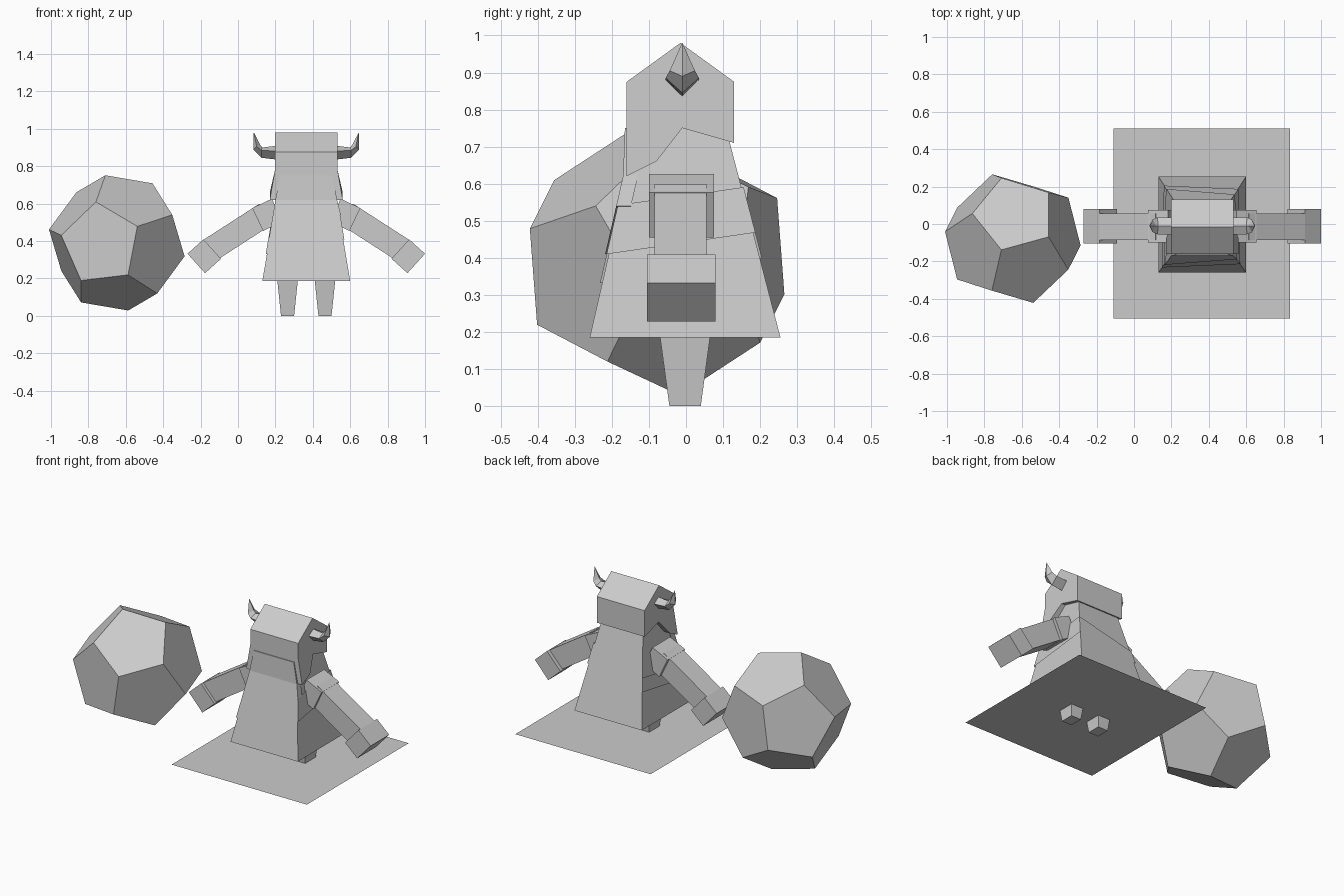
import bpy, bmesh, math
from mathutils import Vector

if "Cube" in bpy.data.objects:
    bpy.data.objects.remove(bpy.data.objects["Cube"])

grey = bpy.data.materials.new("stone grey")
grey.diffuse_color = (0.6, 0.6, 0.6, 1)
grey.use_nodes = True
grey.node_tree.nodes["Principled BSDF"].inputs["Base Color"].default_value = grey.diffuse_color
CX = 0.365  # centre line of the figure


def add(name, verts, faces, hull=False):
    bm = bmesh.new()
    vs = [bm.verts.new(v) for v in verts]
    if hull:
        bmesh.ops.convex_hull(bm, input=vs)
        bmesh.ops.dissolve_limit(bm, angle_limit=0.01, verts=bm.verts, edges=bm.edges)
    else:
        for f in faces:
            bm.faces.new([vs[i] for i in f])
    bmesh.ops.recalc_face_normals(bm, faces=bm.faces)
    me = bpy.data.meshes.new(name)
    bm.to_mesh(me)
    bm.free()
    me.materials.append(grey)
    ob = bpy.data.objects.new(name, me)
    bpy.context.collection.objects.link(ob)
    return ob


def loft(name, rings, cap=True):
    n = len(rings[0])
    verts = [p for r in rings for p in r]
    faces = [(i * n + j, i * n + (j + 1) % n, (i + 1) * n + (j + 1) % n, (i + 1) * n + j)
             for i in range(len(rings) - 1) for j in range(n)]
    if cap:
        faces += [tuple(range(n)), tuple(range(len(verts) - n, len(verts)))]
    return add(name, verts, faces)


def rect(x0, x1, y0, y1, z):
    return [(x0, y0, z), (x1, y0, z), (x1, y1, z), (x0, y1, z)]


def limb(name, start, end, thick, y0, y1, s):
    # box running from start to end in the x-z plane, mirrored by s
    a, b = Vector(start), Vector(end)
    d = (b - a).normalized()
    p = Vector((-d.y, d.x)) * thick / 2
    rings = [[(CX + s * (q.x - CX), y, q.y)
              for q, y in ((c + p, y0), (c + p, y1), (c - p, y1), (c - p, y0))] for c in (a, b)]
    return loft(name, rings)


# ground slab the figure stands in
add("base_sheet", rect(-0.11, 0.835, -0.505, 0.51, 0.07), [(0, 1, 2, 3)])

# robe and the slanted wrap around it
loft("robe", [rect(0.13, 0.60, -0.26, 0.255, 0.185), rect(0.225, 0.505, -0.13, 0.108, 0.75)])
wrap = loft("robe_wrap", [rect(0.124, 0.606, -0.266, 0.261, 0.185),
                          rect(0.219, 0.511, -0.136, 0.114, 0.75)], cap=False)
bm = bmesh.new()
bm.from_mesh(wrap.data)
for co, no, low in (((0.15, -0.22, 0.41), (-0.32, -0.15, 1), False),
                    ((0.14, -0.23, 0.33), (-0.18, -0.15, 1), True)):
    bmesh.ops.bisect_plane(bm, geom=bm.verts[:] + bm.edges[:] + bm.faces[:], plane_co=co,
                           plane_no=no, clear_outer=not low, clear_inner=low)
bm.to_mesh(wrap.data)
bm.free()


# beard panel lying on the front of the robe
def front(z):
    return min(-0.165, -0.27 + (z - 0.185) * 0.23)


outline = [(0.225, 0.75), (0.505, 0.75), (0.53, 0.62), (0.55, 0.54), (0.165, 0.41), (0.20, 0.62)]
pts = [(x, front(z), z) for x, z in outline] + [(x, front(z) + 0.04, z) for x, z in outline]
add("beard", pts, [(0, 1, 2, 5), (5, 2, 3, 4), (6, 11, 8, 7), (11, 10, 9, 8)]
    + [(i, (i + 1) % 6, (i + 1) % 6 + 6, i + 6) for i in range(6)])

# hood with pitched top and flared cheeks
side = [(-0.16, 0.62), (-0.16, 0.78), (-0.16, 0.875), (-0.015, 0.98), (0.13, 0.875),
        (0.13, 0.71), (-0.01, 0.75), (-0.08, 0.66)]
loft("hood", [[(CX + s * (0.195 if z < 0.7 else 0.167), y, z) for y, z in side] for s in (-1, 1)])

# tapered legs
for s, n in ((-1, "left"), (1, "right")):
    def leg(c, w, y0, y1, z):
        return rect(CX + s * c - w, CX + s * c + w, y0, y1, z)
    loft(n + "_leg", [leg(0.1, 0.035, -0.045, 0.04, 0), leg(0.1, 0.056, -0.072, 0.067, 0.2)])

    # sleeve, arm and hand
    limb(n + "_sleeve", (0.52, 0.565), (0.625, 0.515), 0.135, -0.10, 0.075, s)
    limb(n + "_arm", (0.58, 0.545), (0.89, 0.345), 0.13, -0.085, 0.055, s)
    limb(n + "_hand", (0.868, 0.357), (0.953, 0.28), 0.14, -0.105, 0.08, s)

    # horn with diamond section, bending up to a point
    horn = [((0.52, 0.91), (0.52, 0.88), (0.52, 0.835), 0.045),
            ((0.60, 0.90), (0.605, 0.885), (0.605, 0.845), 0.045),
            ((0.612, 0.915), (0.63, 0.905), (0.648, 0.89), 0.034),
            ((0.645, 0.98), (0.645, 0.979), (0.646, 0.978), 0.001)]
    rings = []
    for t, m, b, w in horn:
        ring = [(t[0], 0, t[1]), (m[0], w, m[1]), (b[0], 0, b[1]), (m[0], -w, m[1])]
        rings.append([(CX + s * (x - CX), y - 0.01, z) for x, y, z in ring])
    loft(n + "_horn", rings)

# twelve-sided boulder
centre = Vector((-0.648, -0.078, 0.39))
n = Vector((0.084, -0.166, 0.225)).normalized()
u = Vector((0.026, -0.184, -0.145))
u = (u - n * u.dot(n)).normalized()
v = n.cross(u)
a = 0.265
pts = []
for r, h, off in ((0.851, 1.1135, 0), (1.376, 0.2636, 0), (1.376, -0.2636, 36), (0.851, -1.1135, 36)):
    for k in range(5):
        t = math.radians(72 * k + off)
        pts.append(centre + a * (n * h + r * (u * math.cos(t) + v * math.sin(t))))
add("boulder", pts, [], hull=True)
